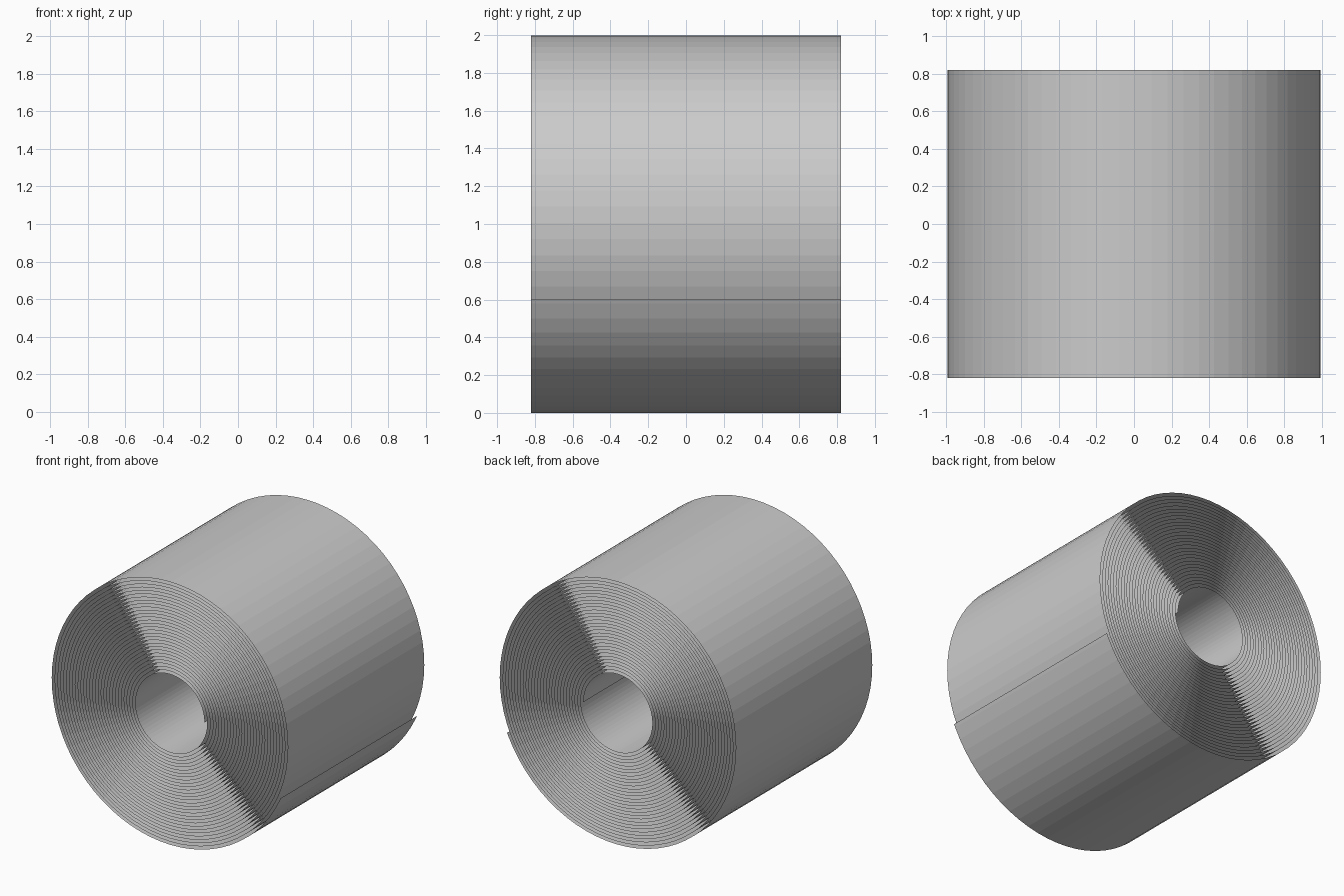
import bpy
import bmesh
import math

cube = bpy.data.objects.get("Cube")
if cube:
    bpy.data.objects.remove(cube, do_unlink=True)

INNER, OUTER = 0.285, 1.01      # radii of the two free edges of the sheet
TURNS = 30 - 23.6 / 360         # the sheet ends low on the +x side
SIDES = 72                      # flat facets in one turn
HALF_WIDTH = 0.82

# Plain grey material
grey = bpy.data.materials.new("sheet_grey")
grey.use_nodes = True
colour = (0.6, 0.6, 0.6, 1.0)
grey.diffuse_color = colour
bsdf = next(n for n in grey.node_tree.nodes if n.type == 'BSDF_PRINCIPLED')
bsdf.inputs["Base Color"].default_value = colour

# Spiral profile in the xz plane, wound from the core outwards
steps = math.ceil(TURNS * SIDES)
points = []
for i in range(steps + 1):
    turn = min(i / SIDES, TURNS)
    radius = INNER + (OUTER - INNER) * turn / TURNS
    angle = math.tau * turn
    points.append((radius * math.cos(angle), radius * math.sin(angle)))

# Centre the roll on x and stand it on the ground
xs = [p[0] for p in points]
mid_x = (min(xs) + max(xs)) / 2
low_z = min(p[1] for p in points)

# Sweep the profile across the width as one thin open sheet
bm = bmesh.new()
verts = [bm.verts.new((x - mid_x, -HALF_WIDTH, z - low_z)) for x, z in points]
edges = [bm.edges.new(pair) for pair in zip(verts, verts[1:])]
swept = bmesh.ops.extrude_edge_only(bm, edges=edges)
moved = [g for g in swept["geom"] if isinstance(g, bmesh.types.BMVert)]
bmesh.ops.translate(bm, verts=moved, vec=(0, 2 * HALF_WIDTH, 0))

# Turn the facets outwards, away from the core
bm.normal_update()
inward = [f for f in bm.faces
          if f.normal.x * (f.calc_center_median().x + mid_x)
          + f.normal.z * (f.calc_center_median().z + low_z) < 0]
bmesh.ops.reverse_faces(bm, faces=inward)

mesh = bpy.data.meshes.new("rolled_sheet")
bm.to_mesh(mesh)
bm.free()
mesh.materials.append(grey)
roll = bpy.data.objects.new("rolled_sheet", mesh)
bpy.context.collection.objects.link(roll)
